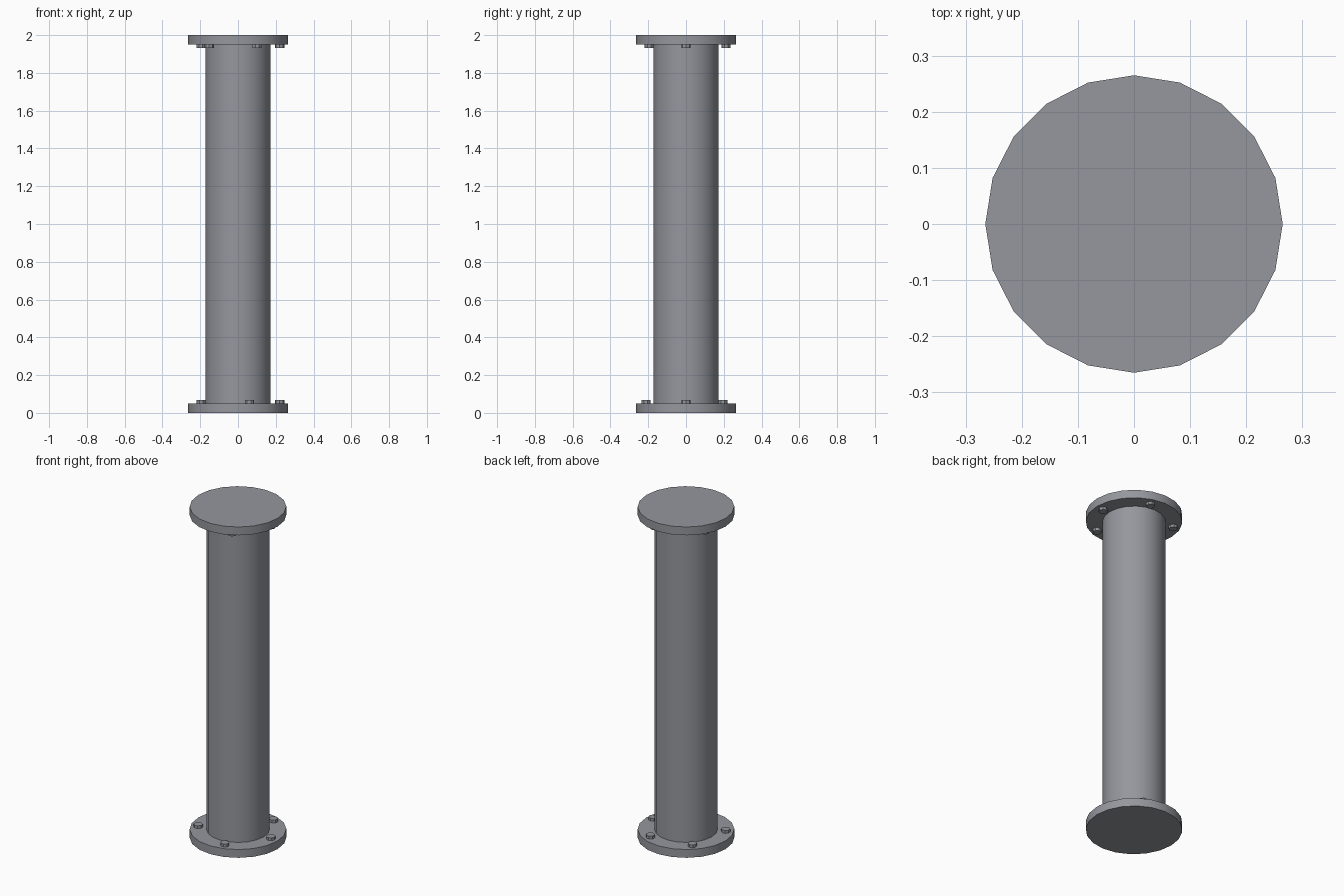
import bpy
import math

if "Cube" in bpy.data.objects:
    bpy.data.objects.remove(bpy.data.objects["Cube"])

# One flat colour for the whole pipe
steel = bpy.data.materials.new("grey steel")
steel.diffuse_color = (0.30, 0.31, 0.34, 1)
steel.use_nodes = True
steel.node_tree.nodes["Principled BSDF"].inputs["Base Color"].default_value = steel.diffuse_color

SIDES = 20
HEIGHT = 2.0
FLANGE_R, FLANGE_T = 0.265, 0.05
PIPE_R = 0.173
BOLT_RING, BOLT_R, BOLT_H = 0.22, 0.025, 0.017
BOLT_ANGLES = (0, 63, 134, 207, 286)  # slightly uneven spacing


def cylinder(name, radius, z0, z1, x=0.0, y=0.0, sides=SIDES, turn=0.0, smooth=True):
    bpy.ops.mesh.primitive_cylinder_add(
        vertices=sides, radius=radius, depth=z1 - z0,
        location=(x, y, (z0 + z1) / 2), rotation=(0, 0, turn))
    obj = bpy.context.object
    obj.name = name
    obj.data.materials.append(steel)
    if smooth:
        bpy.ops.object.shade_smooth_by_angle(angle=math.radians(30))
    return obj


# Pipe body
cylinder("pipe", PIPE_R, FLANGE_T, HEIGHT - FLANGE_T)

# End flanges
cylinder("bottom_flange", FLANGE_R, 0, FLANGE_T)
cylinder("top_flange", FLANGE_R, HEIGHT - FLANGE_T, HEIGHT)

# Bolts: the top ring is the bottom ring turned over about the x axis
for i, deg in enumerate(BOLT_ANGLES):
    a = math.radians(deg)
    x, y = BOLT_RING * math.cos(a), BOLT_RING * math.sin(a)
    cylinder(f"bottom_bolt_{i + 1}", BOLT_R, FLANGE_T - 0.005, FLANGE_T + BOLT_H,
             x, y, sides=8, turn=a, smooth=False)
    cylinder(f"top_bolt_{i + 1}", BOLT_R, HEIGHT - FLANGE_T - BOLT_H,
             HEIGHT - FLANGE_T + 0.005, x, -y, sides=8, turn=-a, smooth=False)
